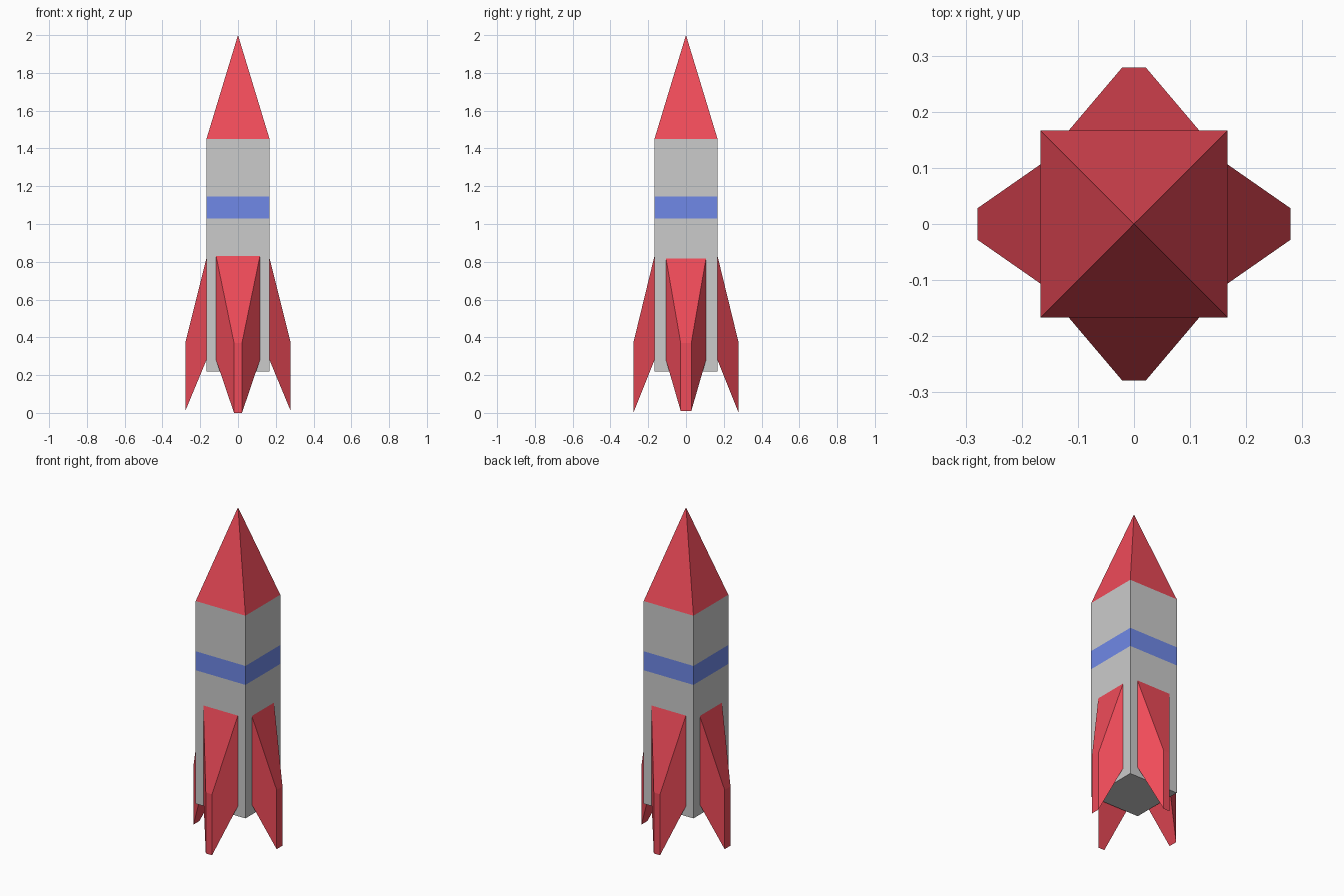
import bpy, bmesh
from math import pi
from mathutils import Matrix

if "Cube" in bpy.data.objects:
    bpy.data.objects.remove(bpy.data.objects["Cube"])


def material(name, color):
    mat = bpy.data.materials.new(name)
    mat.diffuse_color = color
    mat.use_nodes = True
    mat.node_tree.nodes["Principled BSDF"].inputs["Base Color"].default_value = mat.diffuse_color
    return mat


RED = material("red_paint", (0.86, 0.07, 0.1, 1))
BLUE = material("blue_paint", (0.16, 0.25, 0.8, 1))
R = 0.167  # half width of the square body


def loft(name, rings, cap_start=False, cap_end=False, mat=None, turn=0):
    """Skin a series of rings of points; a one-point ring makes an apex."""
    bm = bmesh.new()
    loops = [[bm.verts.new(p) for p in ring] for ring in rings]
    for a, b in zip(loops, loops[1:]):
        for i in range(len(a)):
            j = (i + 1) % len(a)
            top = [b[0]] if len(b) == 1 else [b[j], b[i]]
            bm.faces.new([a[i], a[j]] + top)
    if cap_start:
        bm.faces.new(loops[0][::-1])
    if cap_end:
        bm.faces.new(loops[-1])
    bm.transform(Matrix.Rotation(turn, 4, 'Z'))
    mesh = bpy.data.meshes.new(name)
    bm.to_mesh(mesh)
    bm.free()
    obj = bpy.data.objects.new(name, mesh)
    bpy.context.collection.objects.link(obj)
    if mat:
        mesh.materials.append(mat)
    return obj


def square(z):
    return [(-R, -R, z), (R, -R, z), (R, R, z), (-R, R, z)]


def fin_section(y, half, z0, z1):
    return [(-half, y, z0), (half, y, z0), (half, y, z1), (-half, y, z1)]


# Square fuselage with a flush painted band and pyramid nose
loft("lower_body", [square(0.22), square(1.03)], cap_start=True)
loft("body_band", [square(1.03), square(1.145)], mat=BLUE)
loft("upper_body", [square(1.145), square(1.45)])
loft("nose_cone", [square(1.45), [(0, 0, 2.0)]], mat=RED)

# Four tapered fins: front/back pair is wider at the root than the side pair
for i, name in enumerate(("front_fin", "right_fin", "back_fin", "left_fin")):
    if i % 2 == 0:
        root, tip = (0.116, 0.28, 0.83), (0.021, 0.0, 0.37)
    else:
        root, tip = (0.106, 0.28, 0.818), (0.028, 0.01, 0.37)
    loft(name, [fin_section(-R, *root), fin_section(-0.279, *tip)],
         cap_start=True, cap_end=True, mat=RED, turn=i * pi / 2)
